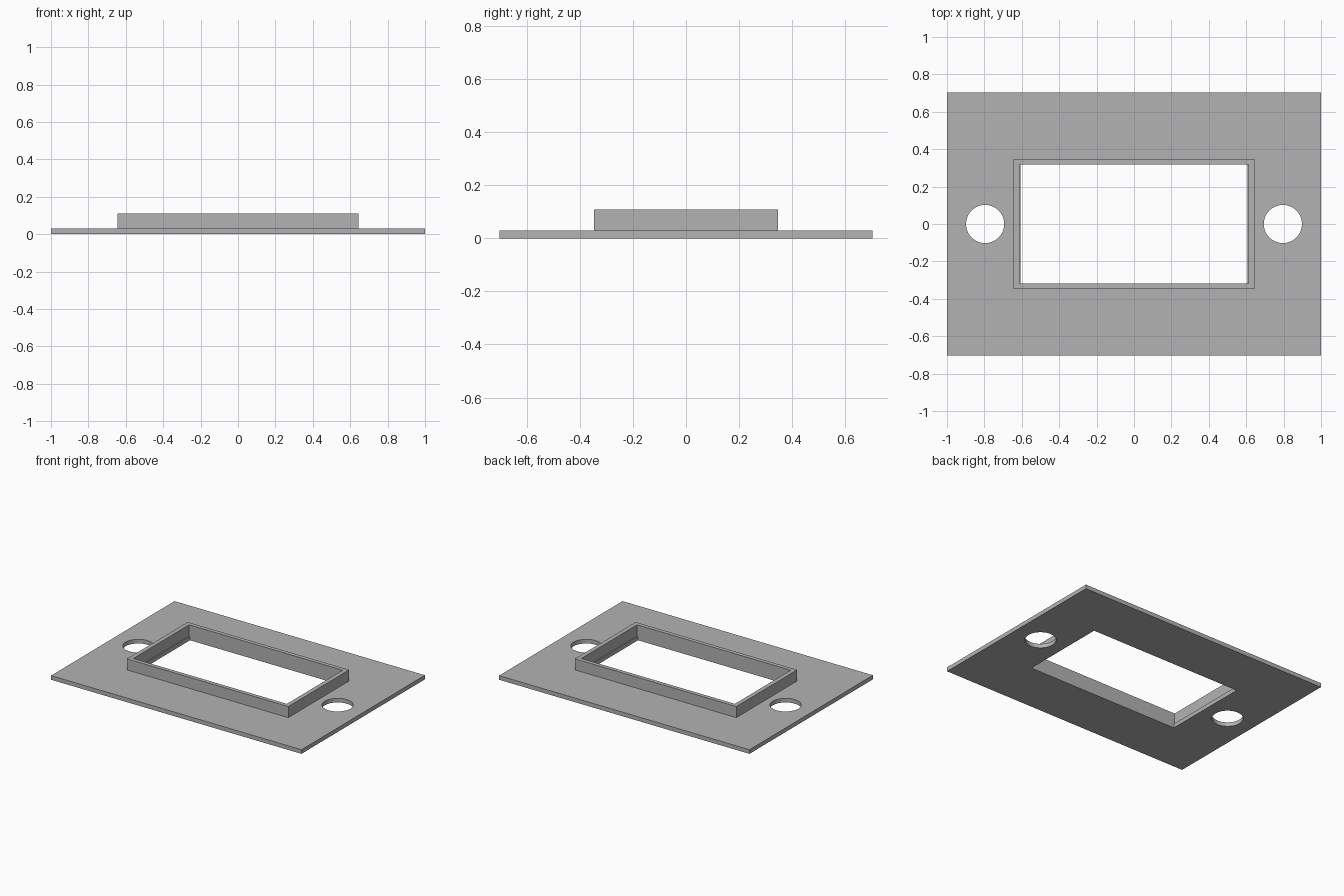
import bpy
from math import radians

default = bpy.data.objects.get("Cube")
if default:
    bpy.data.objects.remove(default, do_unlink=True)

PLATE_TOP, RIM_TOP = 0.03, 0.11
HOLE_X, HOLE_R = 0.796, 0.102

grey = bpy.data.materials.new("plain grey")
grey.use_nodes = True
colour = (0.45, 0.45, 0.45, 1)
grey.diffuse_color = colour
grey.node_tree.nodes["Principled BSDF"].inputs["Base Color"].default_value = colour


def box(name, half_x, half_y, bottom, top):
    bpy.ops.mesh.primitive_cube_add(size=2, location=(0, 0, (bottom + top) / 2))
    obj = bpy.context.object
    obj.name = name
    obj.scale = (half_x, half_y, (top - bottom) / 2)
    bpy.ops.object.transform_apply(location=True, rotation=False, scale=True)
    obj.data.materials.append(grey)
    return obj


def cut(obj, cutter):
    cutter.hide_render = True
    mod = obj.modifiers.new("cut", "BOOLEAN")
    mod.operation = "DIFFERENCE"
    mod.solver = "EXACT"
    mod.object = cutter
    bpy.context.view_layer.objects.active = obj
    bpy.ops.object.modifier_apply(modifier=mod.name)
    bpy.data.objects.remove(cutter, do_unlink=True)


# Flat base plate with a central window and two round screw holes
plate = box("base_plate", 1.0, 0.704, 0, PLATE_TOP)
cut(plate, box("window_cutter", 0.606, 0.318, -0.1, 0.2))
for side in (-1, 1):
    bpy.ops.mesh.primitive_cylinder_add(
        vertices=64, radius=HOLE_R, depth=0.4, location=(side * HOLE_X, 0, 0))
    hole = bpy.context.object
    hole.data.materials.append(grey)
    cut(plate, hole)

# Thin raised rim around the window
rim = box("window_rim", 0.645, 0.347, PLATE_TOP, RIM_TOP)
cut(rim, box("rim_cutter", 0.613, 0.318, -0.1, 0.2))

# Smooth hole walls, crisp edges everywhere else
bpy.ops.object.select_all(action="DESELECT")
plate.select_set(True)
bpy.context.view_layer.objects.active = plate
bpy.ops.object.shade_smooth_by_angle(angle=radians(30))
